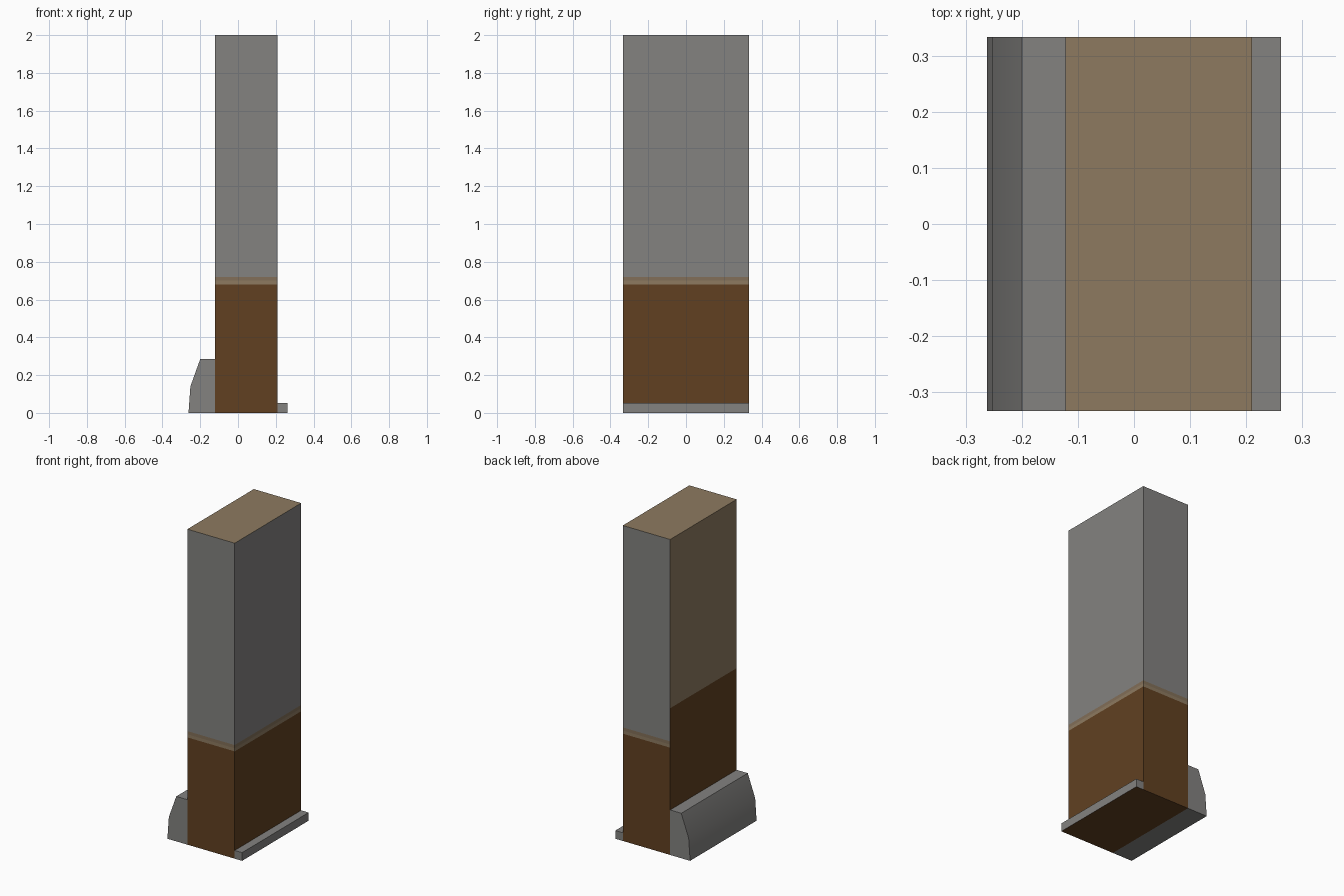
import bpy, bmesh, math

if "Cube" in bpy.data.objects:
    bpy.data.objects.remove(bpy.data.objects["Cube"])

def material(name, r, g, b):
    lin = [(c / 255 / 12.92) if c < 11 else ((c / 255 + 0.055) / 1.055) ** 2.4 for c in (r, g, b)]
    m = bpy.data.materials.new(name)
    m.diffuse_color = (*lin, 1)
    m.use_nodes = True
    m.node_tree.nodes["Principled BSDF"].inputs["Base Color"].default_value = m.diffuse_color
    return m

grey = material("concrete grey", 131, 130, 128)
brown = material("dark brown", 97, 64, 33)
tan = material("tan", 141, 122, 96)
dull = material("dull tan", 130, 111, 88)

Y = 0.333
X0, X1 = -0.122, 0.21

def extrude_profile(name, pts, mats):
    """Extrude an xz outline along y."""
    bm = bmesh.new()
    ends = [[bm.verts.new((x, y, z)) for x, z in pts] for y in (-Y, Y)]
    n = len(pts)
    for e in ends:
        bm.faces.new(e)
    for i in range(n):
        j = (i + 1) % n
        bm.faces.new((ends[0][i], ends[0][j], ends[1][j], ends[1][i]))
    bmesh.ops.recalc_face_normals(bm, faces=bm.faces)
    me = bpy.data.meshes.new(name)
    bm.to_mesh(me)
    bm.free()
    ob = bpy.data.objects.new(name, me)
    bpy.context.collection.objects.link(ob)
    for m in mats:
        me.materials.append(m)
    return ob

# Tall pillar, sliced at the colour boundaries
pillar = extrude_profile("pillar", [(X0, 0), (X1, 0), (X1, 2), (X0, 2)], (grey, brown, tan, dull))
bm = bmesh.new()
bm.from_mesh(pillar.data)
for z in (0.68, 0.70, 0.72, 0.93):
    bmesh.ops.bisect_plane(bm, geom=bm.verts[:] + bm.edges[:] + bm.faces[:],
                           plane_co=(0, 0, z), plane_no=(0, 0, 1))
for f in bm.faces:
    z = f.calc_center_median().z
    if f.normal.x < -0.5:                       # bare face
        f.material_index = 1 if z < 0.93 else 2
    elif f.normal.z > 0.5:                      # top
        f.material_index = 2
    else:                                       # painted bands
        f.material_index = 1 if z < 0.68 else 2 if z < 0.70 else 3 if z < 0.72 else 0
bm.to_mesh(pillar.data)
bm.free()

# Rounded kerb on the left
kerb = extrude_profile("kerb", [(X0, 0), (-0.262, 0), (-0.252, 0.14), (-0.2, 0.285), (X0, 0.285)], (grey,))
bpy.context.view_layer.objects.active = kerb
kerb.select_set(True)
bpy.ops.object.shade_smooth_by_angle(angle=math.radians(30))

# Low plinth on the right, brown underneath
plinth = extrude_profile("plinth", [(X1, 0), (0.262, 0), (0.262, 0.052), (X1, 0.052)], (grey, brown))
for p in plinth.data.polygons:
    p.material_index = 1 if p.normal.z < -0.5 else 0
